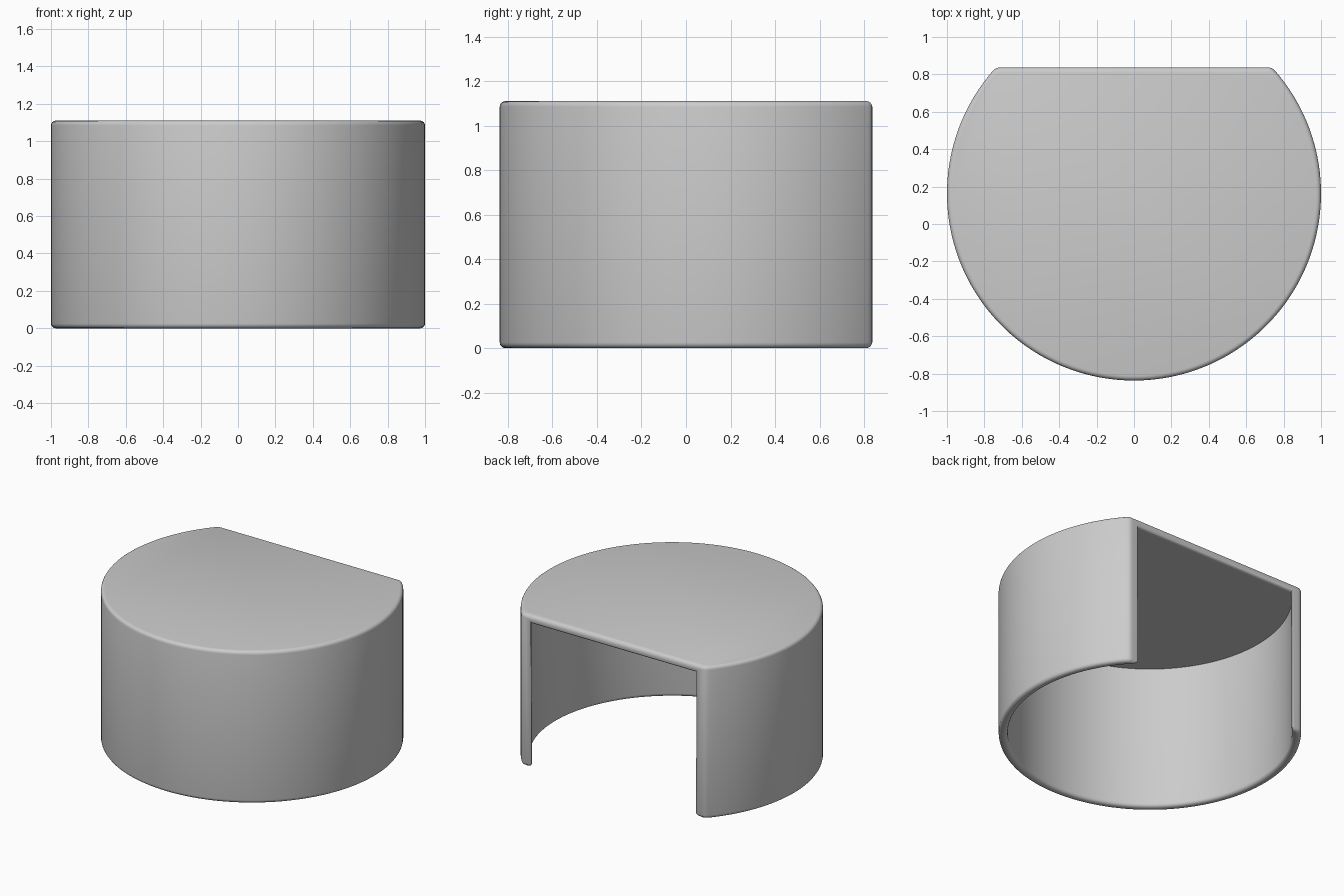
import bpy, bmesh, math

cube = bpy.data.objects.get("Cube")
if cube:
    bpy.data.objects.remove(cube, do_unlink=True)

RADIUS, HEIGHT, WALL, TOP = 1.0, 1.11, 0.06, 0.06
CENTRE_Y, BACK = 0.163, 0.674      # BACK: distance from circle centre to the flat cut
STEPS = 96

grey = bpy.data.materials.new("plain_grey")
grey.use_nodes = True
colour = (0.6, 0.6, 0.6, 1)
grey.diffuse_color = colour
grey.node_tree.nodes["Principled BSDF"].inputs["Base Color"].default_value = colour


def arc(bm, radius, z):
    """Row of vertices round the front, from one end of the back cut to the other."""
    end = math.asin(BACK / radius)
    sweep = math.pi + 2 * end
    angles = [end - sweep * i / STEPS for i in range(STEPS + 1)]
    return [bm.verts.new((radius * math.cos(a), CENTRE_Y + radius * math.sin(a), z))
            for a in angles]


def strip(bm, low, high):
    for i in range(STEPS):
        bm.faces.new((low[i], low[i + 1], high[i + 1], high[i]))


# Hollow cover: curved wall and flat top, open below and at the back
bm = bmesh.new()
outer_low, outer_high = arc(bm, RADIUS, 0), arc(bm, RADIUS, HEIGHT)
inner_low, inner_high = arc(bm, RADIUS - WALL, 0), arc(bm, RADIUS - WALL, HEIGHT - TOP)
strip(bm, outer_low, outer_high)
strip(bm, inner_low, inner_high)
strip(bm, outer_low, inner_low)
bm.faces.new(outer_high)
bm.faces.new(inner_high)
bm.faces.new((outer_low[0], outer_high[0], outer_high[-1], outer_low[-1],
              inner_low[-1], inner_high[-1], inner_high[0], inner_low[0]))
bmesh.ops.recalc_face_normals(bm, faces=bm.faces)

# Round the outward edges only
rims = [e for e in bm.edges if e.calc_face_angle_signed() > 0.5]
bmesh.ops.bevel(bm, geom=rims, offset=0.025, offset_type='OFFSET', segments=4,
                profile=0.5, affect='EDGES', clamp_overlap=True)

mesh = bpy.data.meshes.new("cover_shell")
bm.to_mesh(mesh)
bm.free()
mesh.materials.append(grey)
shell = bpy.data.objects.new("cover_shell", mesh)
bpy.context.collection.objects.link(shell)
bpy.context.view_layer.objects.active = shell
shell.select_set(True)
bpy.ops.object.shade_smooth_by_angle(angle=math.radians(35))
